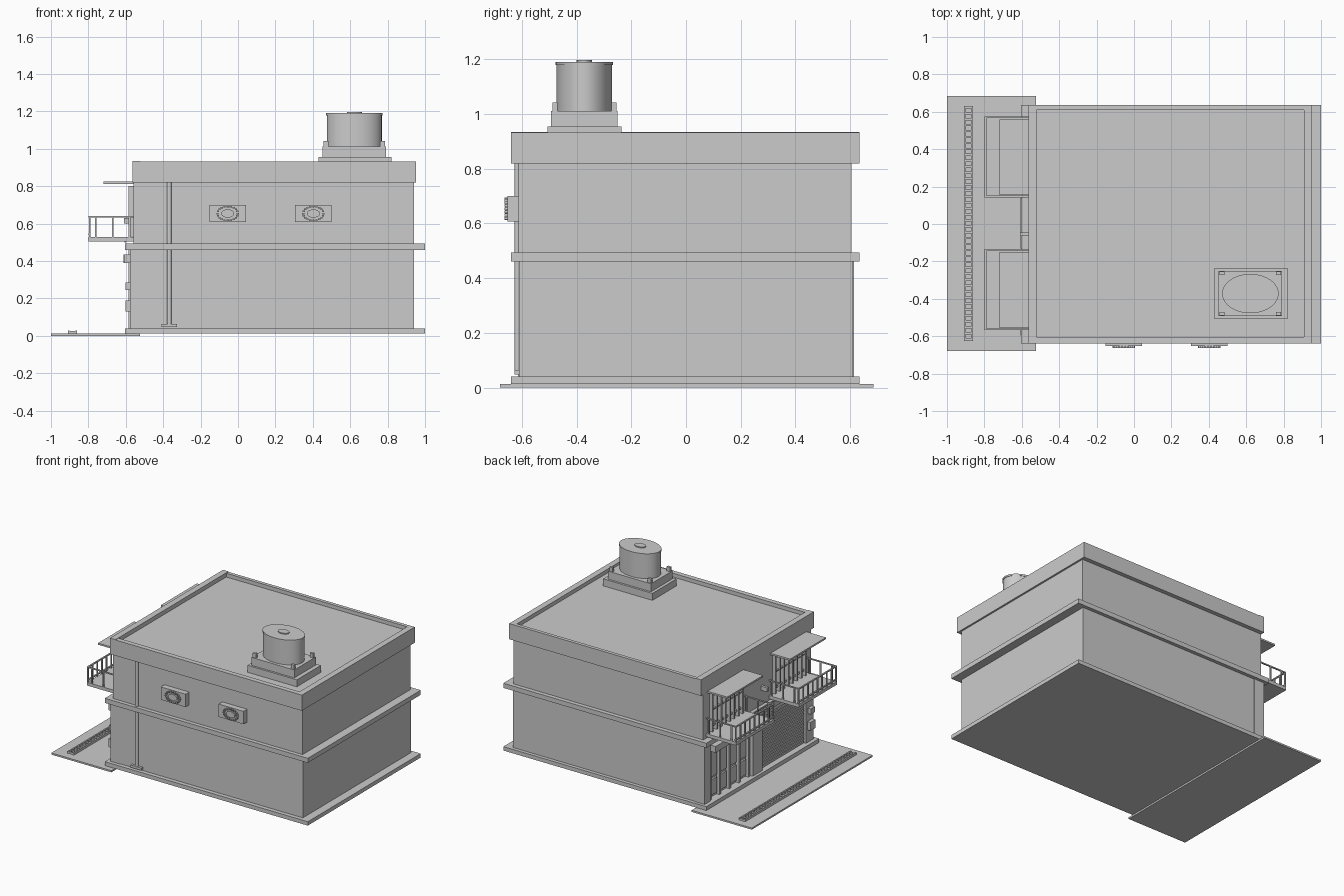
import bpy
import bmesh
from math import pi, sin, cos
from mathutils import Matrix, Vector

if "Cube" in bpy.data.objects:
    bpy.data.objects.remove(bpy.data.objects["Cube"])

grey = bpy.data.materials.new("plain grey")
grey.use_nodes = True
grey.diffuse_color = (0.6, 0.6, 0.6, 1)
grey.node_tree.nodes["Principled BSDF"].inputs["Base Color"].default_value = grey.diffuse_color


def finish(name, bm):
    mesh = bpy.data.meshes.new(name)
    bm.to_mesh(mesh)
    bm.free()
    mesh.materials.append(grey)
    obj = bpy.data.objects.new(name, mesh)
    bpy.context.collection.objects.link(obj)
    return obj


def boxes(name, spans):
    """One object made of boxes, each given as (x0, x1, y0, y1, z0, z1)."""
    bm = bmesh.new()
    for x0, x1, y0, y1, z0, z1 in spans:
        centre = Vector((x0 + x1, y0 + y1, z0 + z1)) / 2
        size = (x1 - x0, y1 - y0, z1 - z0)
        bmesh.ops.create_cube(bm, size=1, matrix=Matrix.Translation(centre) @ Matrix.Diagonal((*size, 1)))
    return finish(name, bm)


def drum(name, centre, rx, ry, height, turn=None, sides=40):
    """Elliptic cylinder, upright unless turned."""
    bm = bmesh.new()
    place = Matrix.Translation(centre) @ (turn or Matrix()) @ Matrix.Diagonal((rx, ry, height, 1))
    bmesh.ops.create_cone(bm, cap_ends=True, segments=sides, radius1=1, radius2=1, depth=1, matrix=place)
    obj = finish(name, bm)
    for face in obj.data.polygons:
        face.use_smooth = len(face.vertices) == 4
    bm = bmesh.new()
    bm.from_mesh(obj.data)
    for edge in bm.edges:
        edge.smooth = edge.calc_face_angle(0) < 0.6
    bm.to_mesh(obj.data)
    bm.free()
    return obj


# Pavement with a drain grate
boxes("pavement", [(-1, -0.525, -0.68, 0.685, 0, 0.012)])
grate = [(-0.91, -0.9, -0.625, 0.63, 0.01, 0.028), (-0.87, -0.86, -0.625, 0.63, 0.01, 0.028)]
for i in range(40):
    y = -0.622 + i * 0.0318
    grate.append((-0.9, -0.87, y, y + 0.012, 0.01, 0.025))
boxes("drain_grate", grate)

# Main storeys and the bands around them
boxes("base_slab", [(-0.605, 1, -0.64, 0.635, 0.012, 0.04)])
boxes("ground_floor", [(-0.545, 0.94, -0.61, 0.61, 0.04, 0.46)])
boxes("floor_band", [(-0.605, 1, -0.64, 0.635, 0.46, 0.493)])
boxes("upper_floor", [(-0.56, 0.94, -0.612, 0.605, 0.493, 0.82)])
boxes("roof_deck", [(-0.54, 0.93, -0.62, 0.62, 0.82, 0.905)])

# Parapet: a closed ring
boxes("parapet", [
    (-0.563, -0.52, -0.64, 0.635, 0.82, 0.935),
    (0.91, 0.953, -0.64, 0.635, 0.82, 0.932),
    (-0.52, 0.91, -0.64, -0.605, 0.82, 0.932),
    (-0.52, 0.91, 0.61, 0.635, 0.82, 0.932),
])

# Shop front: columns, lintel, doors and roller shutter
boxes("shopfront_columns", [
    (-0.578, -0.5, -0.614, -0.53, 0.04, 0.46),
    (-0.578, -0.5, 0.55, 0.614, 0.04, 0.46),
    (-0.585, -0.54, -0.03, 0.08, 0.04, 0.46),
])
boxes("lintel", [(-0.572, -0.54, -0.53, 0.55, 0.41, 0.46)])

slats = []
for i in range(18):
    z = 0.045 + i * 0.02
    slats.append((-0.568, -0.54, -0.52, -0.04, z, z + 0.014))
boxes("roller_shutter", slats)

door_parts = [(-0.57, -0.54, 0.09, 0.54, 0.39, 0.41)]
for i in range(5):
    y = 0.09 + i * 0.109
    door_parts.append((-0.57, -0.54, y, y + 0.018, 0.04, 0.4))
for i in range(4):
    y = 0.108 + i * 0.109
    door_parts.append((-0.557, -0.54, y + 0.01, y + 0.08, 0.06, 0.17))
    door_parts.append((-0.557, -0.54, y + 0.01, y + 0.08, 0.19, 0.375))
boxes("entrance_doors", door_parts)

boxes("door_sign", [(-0.612, -0.57, 0.36, 0.54, 0.39, 0.435)])
boxes("meter_boxes", [
    (-0.608, -0.57, -0.595, -0.545, 0.39, 0.435),
    (-0.602, -0.57, -0.595, -0.55, 0.245, 0.285),
    (-0.602, -0.57, -0.6, -0.545, 0.13, 0.19),
])

# Wall lamp and cable between the balconies
boxes("wall_lamp", [(-0.61, -0.56, -0.065, -0.045, 0.6, 0.63)])
boxes("wall_cable", [(-0.608, -0.6, -0.13, 0.14, 0.5, 0.508)])


def balcony(side, y0, y1):
    """Slab, railing, canopy and barred window for one balcony."""
    boxes(side + "_balcony_slab", [(-0.798, -0.56, y0, y1, 0.505, 0.528)])
    t = 0.009
    rail = []
    for z in (0.54, 0.632):
        rail.append((-0.798, -0.788, y0, y1, z, z + 0.008))
        for y in (y0, y1 - t):
            rail.append((-0.798, -0.56, y, y + t, z, z + 0.008))
    rail.pop(1)
    rail.pop(1)
    for y in (y0, y1 - t):
        for x in (-0.765, -0.675, -0.585):
            rail.append((x, x + t, y, y + t, 0.525, 0.635))
    for i in range(9):
        y = y0 + i * (y1 - y0 - t) / 8
        rail.append((-0.797, -0.789, y, y + t, 0.525, 0.635))
    boxes(side + "_balcony_railing", rail)

    boxes(side + "_canopy", [(-0.718, -0.55, y0 + 0.012, y1 - 0.015, 0.813, 0.825)])

    a, b = y0 + 0.04, y1 - 0.04
    frame = [(-0.572, -0.55, a, b, 0.56, 0.575), (-0.585, -0.55, a, b, 0.785, 0.8),
             (-0.578, -0.55, a, b, 0.68, 0.69)]
    for i in range(8):
        y = a + i * (b - a - 0.012) / 7
        frame.append((-0.585, -0.55, y, y + 0.012, 0.53, 0.8))
    boxes(side + "_balcony_window", frame)


balcony("left", 0.143, 0.575)
balcony("right", -0.567, -0.135)

# Drain pipe on the front wall
drum("drain_pipe", (-0.368, -0.617, 0.44), 0.012, 0.01, 0.77, sides=16)
boxes("drain_pipe_foot", [(-0.41, -0.325, -0.628, -0.605, 0.047, 0.064)])

# Air conditioners with a round fan guard
lay_down = Matrix.Rotation(pi / 2, 4, "X")
for name, x in (("first", -0.055), ("second", 0.403)):
    boxes(name + "_air_conditioner", [(x - 0.098, x + 0.098, -0.653, -0.6, 0.608, 0.7)])
    drum(name + "_fan_hub", (x, -0.656, 0.654), 0.035, 0.022, 0.012, lay_down)
    guard = []
    for i in range(20):
        a = i * 2 * pi / 20
        gx, gz = x + 0.054 * cos(a), 0.654 + 0.037 * sin(a)
        guard.append((gx - 0.006, gx + 0.006, -0.663, -0.65, gz - 0.004, gz + 0.004))
    boxes(name + "_fan_guard", guard)

# Water tank on its stand
boxes("tank_slab", [(0.43, 0.82, -0.507, -0.235, 0.9, 0.955)])
boxes("tank_plinth", [(0.452, 0.79, -0.493, -0.25, 0.955, 1.012)])
boxes("tank_posts", [(x, x + 0.026, y, y + 0.018, 1.01, 1.043)
                     for x in (0.457, 0.759) for y in (-0.488, -0.273)])
drum("water_tank", (0.622, -0.372, 1.095), 0.147, 0.102, 0.18)
drum("tank_rim", (0.622, -0.372, 1.185), 0.151, 0.105, 0.012)
drum("tank_lid", (0.622, -0.372, 1.192), 0.04, 0.028, 0.012, sides=20)
